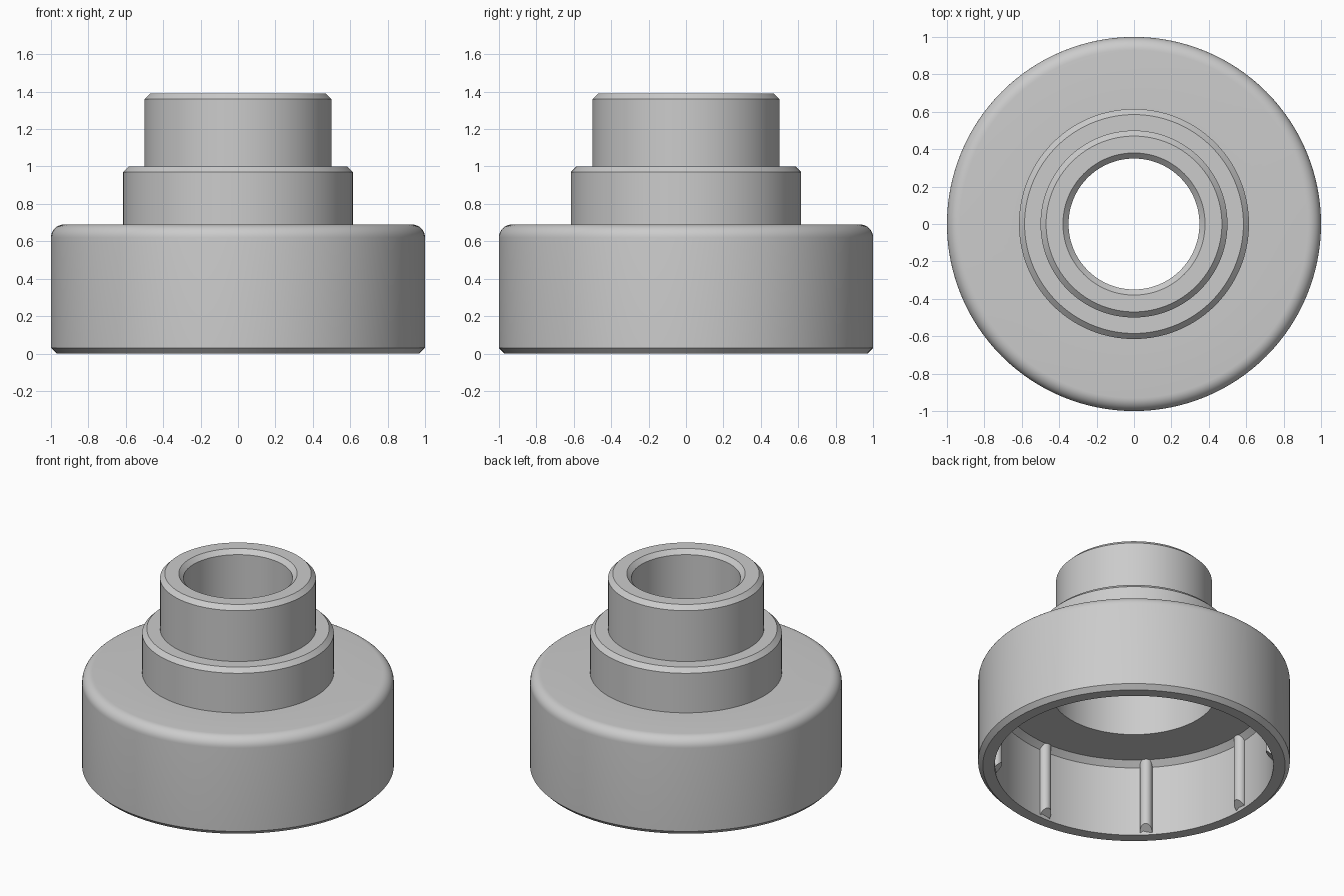
import bpy, bmesh
from math import sin, cos, pi
from mathutils import Matrix

cube = bpy.data.objects.get("Cube")
if cube:
    bpy.data.objects.remove(cube, do_unlink=True)

SEGMENTS = 128
RIM_INNER = 0.894
CEILING = 0.535

grey = bpy.data.materials.new("light_grey")
grey.use_nodes = True
colour = (0.6, 0.6, 0.6, 1)
grey.diffuse_color = colour
grey.node_tree.nodes["Principled BSDF"].inputs["Base Color"].default_value = colour


def finish(bm, name):
    """Turn the bmesh into a shaded, coloured object."""
    bmesh.ops.recalc_face_normals(bm, faces=bm.faces)
    mesh = bpy.data.meshes.new(name)
    bm.to_mesh(mesh)
    bm.free()
    mesh.materials.append(grey)
    obj = bpy.data.objects.new(name, mesh)
    bpy.context.collection.objects.link(obj)
    bpy.ops.object.select_all(action="DESELECT")
    obj.select_set(True)
    bpy.context.view_layer.objects.active = obj
    bpy.ops.object.shade_smooth_by_angle(angle=pi / 6)
    return obj


def lathe(profile, name):
    """Revolve a closed (radius, height) outline around z."""
    bm = bmesh.new()
    verts = [bm.verts.new((r, 0, z)) for r, z in profile]
    edges = [bm.edges.new((v, verts[i - 1])) for i, v in enumerate(verts)]
    bmesh.ops.spin(bm, geom=verts + edges, cent=(0, 0, 0), axis=(0, 0, 1),
                   angle=2 * pi, steps=SEGMENTS, use_merge=True)
    bmesh.ops.remove_doubles(bm, verts=bm.verts, dist=0.0001)
    return finish(bm, name)


# Stepped hollow body: rounded skirt, collar, neck, then the bore and cavity
fillet = 0.07
shoulder = [(1 - fillet + fillet * cos(i * pi / 16),
             0.69 - fillet + fillet * sin(i * pi / 16)) for i in range(9)]
outside = [(0.97, 0), (1, 0.03)] + shoulder
outside += [(0.615, 0.69), (0.615, 0.97), (0.585, 1.0)]
outside += [(0.5, 1.0), (0.5, 1.36), (0.47, 1.39)]
inside = [(0.38, 1.39), (0.35, 1.36), (0.35, 0.87), (0.53, 0.87)]
inside += [(0.53, CEILING), (RIM_INNER - 0.037, CEILING),
           (RIM_INNER, CEILING - 0.037), (RIM_INNER, 0)]
lathe(outside + inside, "stepped_cap_body")

# Eight round grip ribs on the cavity wall, with slanted lower ends
bm = bmesh.new()
for k in range(8):
    height = CEILING + 0.01
    new = bmesh.ops.create_cone(
        bm, cap_ends=True, segments=24, radius1=0.04, radius2=0.04, depth=height,
        matrix=Matrix.Translation((RIM_INNER - 0.005, 0, height / 2 + 0.01)))["verts"]
    for v in new:
        if v.co.z < 0.1:
            v.co.z += max(0, RIM_INNER - v.co.x) * 1.1
    bmesh.ops.rotate(bm, verts=new, cent=(0, 0, 0),
                     matrix=Matrix.Rotation(k * pi / 4, 3, "Z"))
finish(bm, "inner_ribs")
